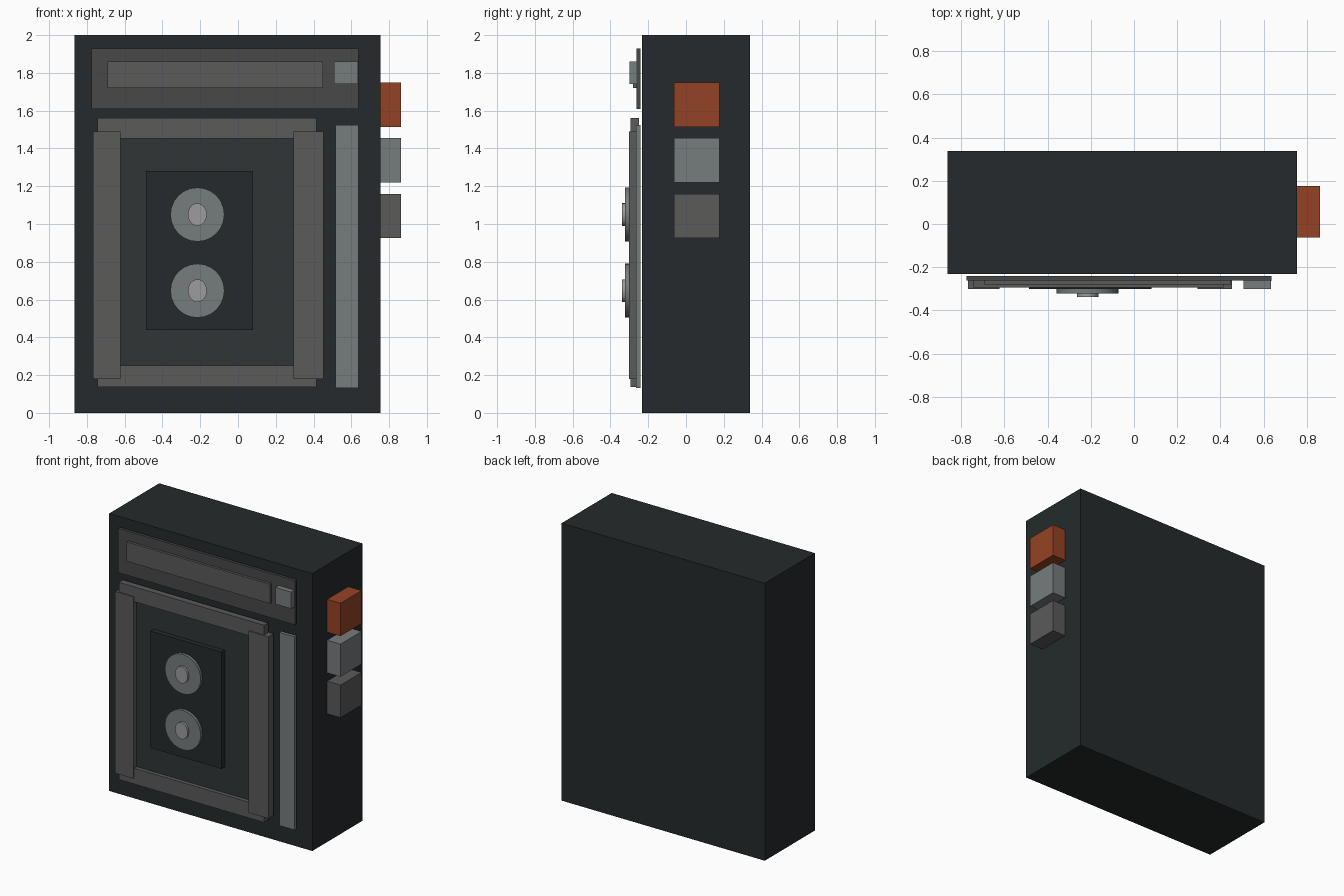
import bpy, bmesh
from mathutils import Matrix

if "Cube" in bpy.data.objects:
    bpy.data.objects.remove(bpy.data.objects["Cube"])


def material(name, r, g, b):
    m = bpy.data.materials.new(name)
    m.diffuse_color = (r, g, b, 1)
    m.use_nodes = True
    m.node_tree.nodes["Principled BSDF"].inputs["Base Color"].default_value = m.diffuse_color
    return m


BLACK = material("charcoal", 0.018, 0.023, 0.025)
SMOKE = material("smoked_window", 0.031, 0.036, 0.036)
DARK = material("dark_grey", 0.065, 0.065, 0.065)
MID = material("mid_grey", 0.105, 0.103, 0.102)
LIGHT = material("light_grey", 0.18, 0.2, 0.205)
SILVER = material("silver", 0.34, 0.33, 0.34)
ORANGE = material("orange", 0.30, 0.055, 0.018)


def finish(name, bm, mat):
    me = bpy.data.meshes.new(name)
    bm.to_mesh(me)
    bm.free()
    me.materials.append(mat)
    ob = bpy.data.objects.new(name, me)
    bpy.context.collection.objects.link(ob)
    return ob


def box(name, x, y, z, mat):
    """Box from (min, max) ranges on each axis."""
    bm = bmesh.new()
    bmesh.ops.create_cube(bm, size=1)
    for v in bm.verts:
        v.co = [r[0] if c < 0 else r[1] for c, r in zip(v.co, (x, y, z))]
    return finish(name, bm, mat)


def disc(name, x, z, rx, rz, y, mat, sides=24):
    """Elliptical cylinder along y."""
    bm = bmesh.new()
    bmesh.ops.create_cone(bm, cap_ends=True, segments=sides, radius1=1, radius2=1, depth=1)
    bm.transform(Matrix.Translation((x, (y[0] + y[1]) / 2, z))
                 @ Matrix.Diagonal((rx, y[1] - y[0], rz, 1))
                 @ Matrix.Rotation(1.5707963, 4, 'X'))
    ob = finish(name, bm, mat)
    bpy.context.view_layer.objects.active = ob
    bpy.ops.object.select_all(action='DESELECT')
    ob.select_set(True)
    bpy.ops.object.shade_smooth_by_angle()


BACK = -0.242  # rear plane of the front trim, just off the body

# Main casing
box("casing", (-0.865, 0.755), (-0.232, 0.338), (0, 2), BLACK)

# Upper control panel
box("top_panel", (-0.775, 0.638), (-0.262, BACK), (1.61, 1.93), DARK)
box("top_panel_inlay", (-0.692, 0.45), (-0.28, -0.26), (1.72, 1.86), MID)
box("top_panel_button", (0.508, 0.634), (-0.30, -0.26), (1.74, 1.86), LIGHT)

# Vertical trim strip
box("trim_strip", (0.515, 0.638), (-0.265, BACK), (0.132, 1.525), LIGHT)

# Door window and frame
box("door_window", (-0.625, 0.297), (-0.265, -0.24), (0.25, 1.455), SMOKE)
for side, x in (("left", (-0.768, -0.622)), ("right", (0.295, 0.453))):
    box(f"door_frame_{side}", x, (-0.302, BACK), (0.18, 1.49), MID)
for side, z in (("top", (1.453, 1.56)), ("bottom", (0.138, 0.252))):
    box(f"door_frame_{side}", (-0.745, 0.415), (-0.294, -0.248), z, MID)

# Tape insert with two reels
box("tape_insert", (-0.487, 0.08), (-0.302, -0.262), (0.438, 1.28), BLACK)
for name, z in (("upper", 1.05), ("lower", 0.647)):
    disc(f"{name}_reel", -0.215, z, 0.143, 0.143, (-0.322, -0.30), LIGHT)
    disc(f"{name}_hub", -0.215, z, 0.05, 0.06, (-0.338, -0.32), SILVER)

# Side keys
for name, z, mat in (("record", (1.513, 1.75), ORANGE),
                     ("play", (1.22, 1.455), LIGHT),
                     ("stop", (0.925, 1.16), MID)):
    box(f"{name}_key", (0.75, 0.862), (-0.063, 0.177), z, mat)
